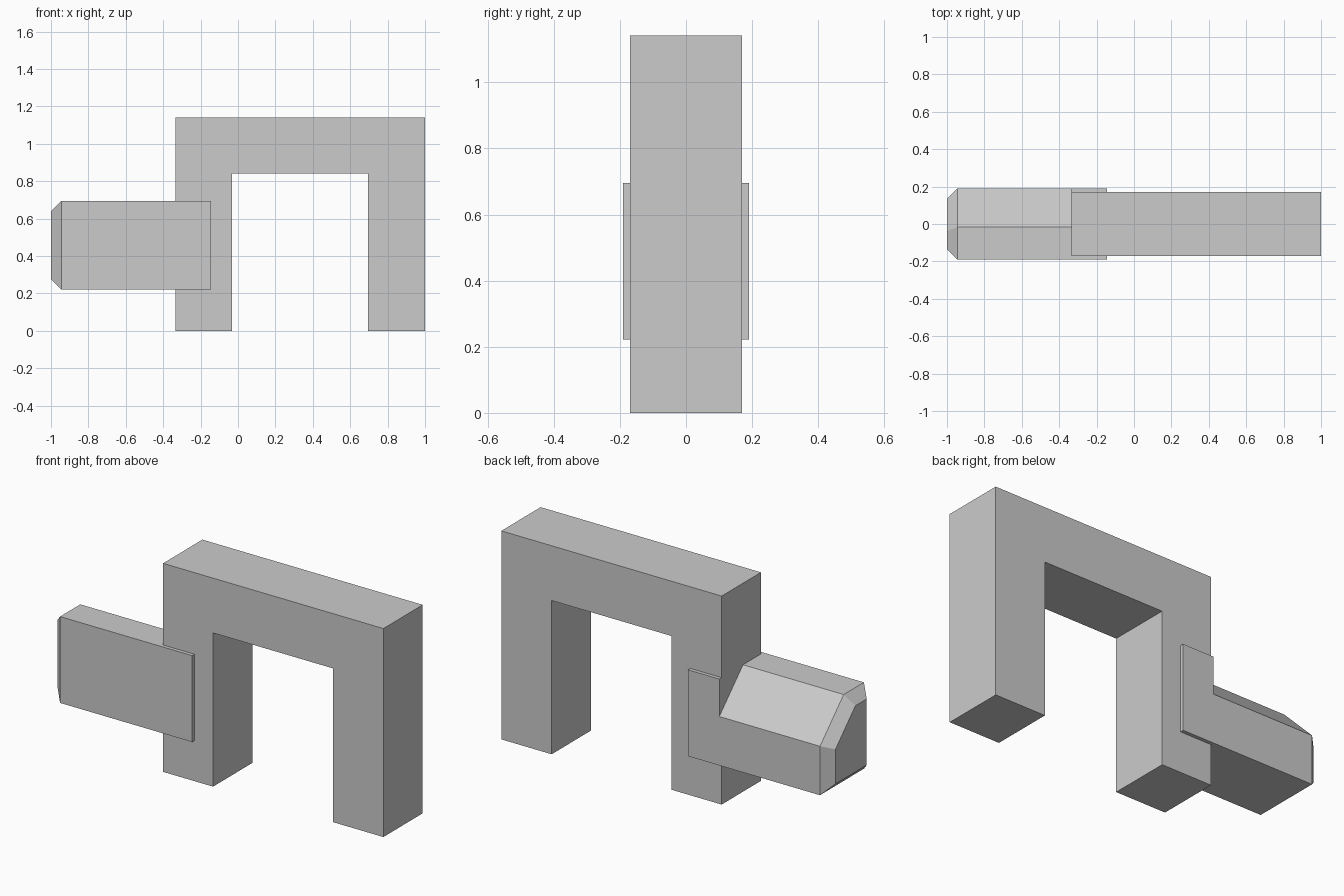
import bpy
import bmesh
from mathutils import Vector

cube = bpy.data.objects.get("Cube")
if cube:
    bpy.data.objects.remove(cube, do_unlink=True)

grey = bpy.data.materials.new("light grey")
grey.use_nodes = True
grey.diffuse_color = (0.6, 0.6, 0.6, 1)
grey.node_tree.nodes["Principled BSDF"].inputs["Base Color"].default_value = (0.6, 0.6, 0.6, 1)


def prism(name, outline, direction, chamfer=0):
    """Extrude a flat outline along a vector; optionally chamfer the far rim."""
    bm = bmesh.new()
    base = bm.faces.new([bm.verts.new(p) for p in outline])
    result = bmesh.ops.extrude_face_region(bm, geom=[base], use_keep_orig=True)
    far = [v for v in result["geom"] if isinstance(v, bmesh.types.BMVert)]
    bmesh.ops.translate(bm, verts=far, vec=Vector(direction))
    bmesh.ops.recalc_face_normals(bm, faces=bm.faces[:])
    if chamfer:
        rim = [e for e in bm.edges if all(v in far for v in e.verts)]
        bmesh.ops.bevel(bm, geom=rim, offset=chamfer, segments=1, affect='EDGES')
    mesh = bpy.data.meshes.new(name)
    bm.to_mesh(mesh)
    bm.free()
    mesh.materials.append(grey)
    obj = bpy.data.objects.new(name, mesh)
    bpy.context.collection.objects.link(obj)
    return obj


# Square arch with two legs
left, right, top = -0.335, 1.0, 1.142
half_depth = 0.17
arch = [(left, 0), (left, top), (right, top), (right, 0),
        (0.695, 0), (0.695, 0.842), (-0.032, 0.842), (-0.032, 0)]
prism("arch", [(x, -half_depth, z) for x, z in arch], (0, 2 * half_depth, 0))

# Collar wrapped around the arch leg
half_width, low, high = 0.19, 0.222, 0.695
collar = [(-half_width, low), (half_width, low), (half_width, high), (-half_width, high)]
prism("collar", [(-0.145, y, z) for y, z in collar], (left + 0.145, 0, 0))

# Side block with a sloped rear shoulder and a chamfered end
block = [(-half_width, low), (half_width, low), (half_width, 0.49),
         (-0.015, high), (-half_width, high)]
prism("side_block", [(left, y, z) for y, z in block], (-1 - left, 0, 0), chamfer=0.055)
